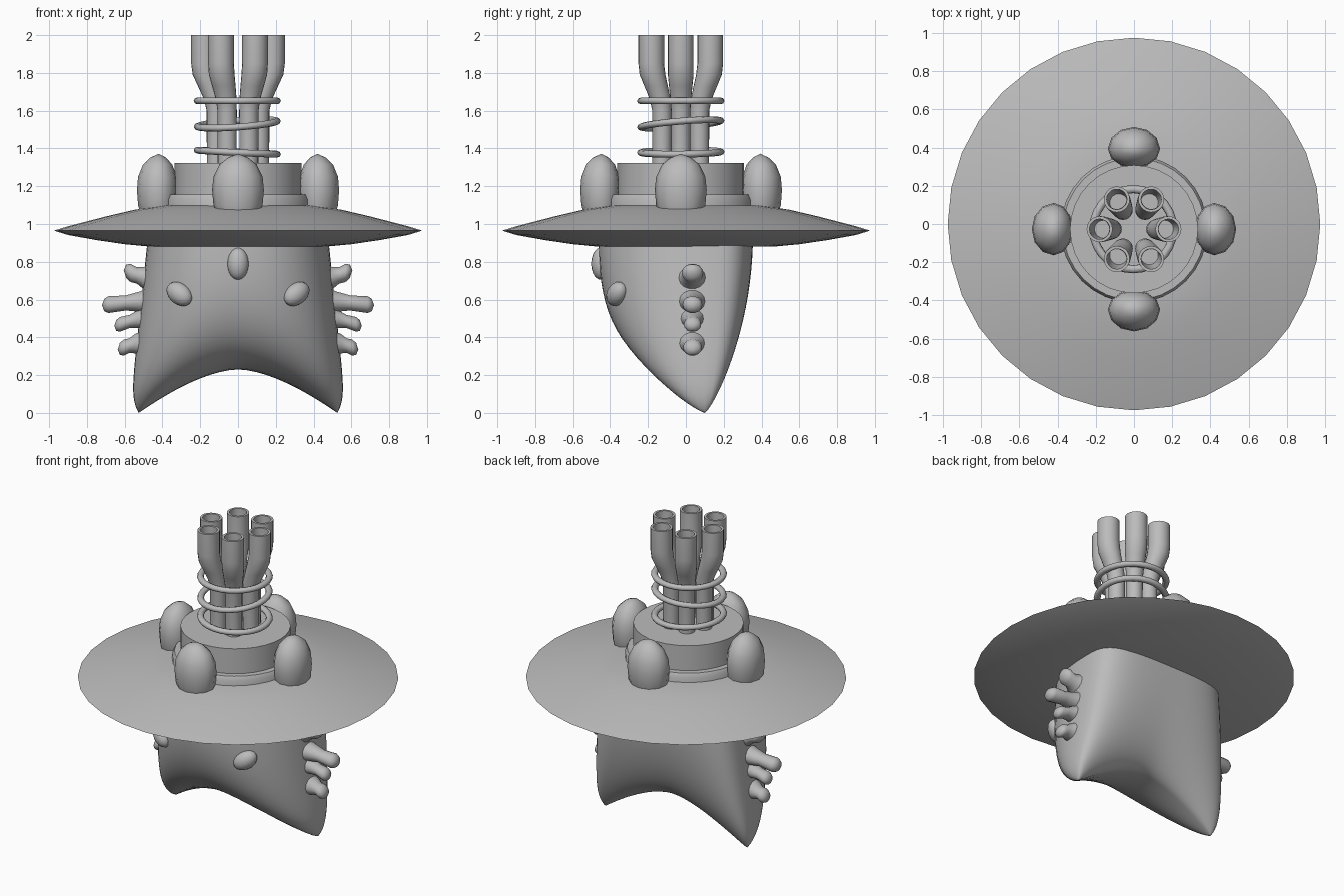
import bpy, bmesh, math
from mathutils import Matrix, Vector, Euler

if "Cube" in bpy.data.objects:
    bpy.data.objects.remove(bpy.data.objects["Cube"])

grey = bpy.data.materials.new("plain_grey")
grey.diffuse_color = (0.5, 0.5, 0.5, 1)
grey.use_nodes = True
grey.node_tree.nodes["Principled BSDF"].inputs["Base Color"].default_value = grey.diffuse_color
CY = -0.027  # the crown sits slightly forward


def finish(name, bm, angle=40):
    bmesh.ops.remove_doubles(bm, verts=bm.verts, dist=1e-4)
    bmesh.ops.recalc_face_normals(bm, faces=bm.faces)
    me = bpy.data.meshes.new(name)
    bm.to_mesh(me)
    bm.free()
    me.materials.append(grey)
    me.shade_smooth()
    me.set_sharp_from_angle(angle=math.radians(angle))
    ob = bpy.data.objects.new(name, me)
    bpy.context.collection.objects.link(ob)
    return ob


def loft(name, rings, cap_start=True, cap_end=True, angle=40):
    """Skin a list of closed rings of points."""
    bm = bmesh.new()
    vs = [[bm.verts.new(p) for p in r] for r in rings]
    n = len(vs[0])
    for a, b in zip(vs, vs[1:]):
        for i in range(n):
            j = (i + 1) % n
            bm.faces.new((a[i], a[j], b[j], b[i]))
    if cap_start:
        bm.faces.new(vs[0])
    if cap_end:
        bm.faces.new(vs[-1])
    return finish(name, bm, angle)


def circle(r, z, n, cx=0, cy=0):
    return [(cx + r * math.cos(2 * math.pi * i / n),
             cy + r * math.sin(2 * math.pi * i / n), z) for i in range(n)]


def lathe(name, profile, n, cy=0, angle=40):
    return loft(name, [circle(r, z, n, 0, cy) for r, z in profile], angle=angle)


def ellipsoid(name, loc, size, rot=(0, 0, 0)):
    bm = bmesh.new()
    m = (Matrix.Translation(loc) @ Euler(rot).to_matrix().to_4x4()
         @ Matrix.Diagonal((*size, 1)))
    bmesh.ops.create_uvsphere(bm, u_segments=16, v_segments=10, radius=1, matrix=m)
    return finish(name, bm, 80)


# Head: rounded block drawn down to an arched ridge with two pointed jaws
N, ROWS, TOP = 64, 20, 0.95
rings = []
for k in range(ROWS + 1):
    h = (k / ROWS) ** 2
    ring = []
    for i in range(N):
        a = 2 * math.pi * i / N
        c, s = math.cos(a), math.sin(a)
        ac = min(abs(c), 1.0)
        zb = 0.23 * (1 - ac ** 1.7)
        z = zb + (TOP - zb) * h
        wide = 0.475 + 0.095 * (TOP - z) / 0.9 - 0.05 * (1 - h) ** 14
        front = s < 0
        e, p = (2.3, 2.7) if front else (3.5, 2.0)
        depth = -0.56 if front else 0.255
        f = (1 - (1 - h) ** p) ** (1 / p)
        y = 0.1 + depth * max(0, 1 - ac ** e) ** (1 / e) * f
        ring.append((wide * c, y, z))
    rings.append(ring)
loft("head", rings, cap_start=False, angle=60)

# Eyes
ellipsoid("middle_eye", (0, -0.45, 0.79), (0.057, 0.05, 0.085))
for sx, side in ((-1, "left"), (1, "right")):
    ellipsoid(side + "_eye", (sx * 0.31, -0.365, 0.63), (0.08, 0.05, 0.056),
              (0, -sx * 0.6, sx * 0.5))

# Stubby feelers on both cheeks: base z, tip z, base x, tip x, radius
feelers = [(0.71, 0.755, 0.49, 0.605, 0.052), (0.59, 0.57, 0.51, 0.72, 0.048),
           (0.50, 0.46, 0.52, 0.655, 0.042), (0.37, 0.335, 0.535, 0.637, 0.046)]
for sx, side in ((-1, "left"), (1, "right")):
    for k, (z0, z1, x0, x1, r) in enumerate(feelers):
        L = x1 - x0
        sections = [(x0 - 0.05, 1.6 * r), (x0 + 0.01, 1.15 * r), (x0 + 0.4 * L, 0.85 * r),
                    (x1 - 0.7 * r, 0.95 * r), (x1 - 0.25 * r, 0.7 * r), (x1, 0)]
        rs = []
        for x, rad in sections:
            z = z0 + (z1 - z0) * min(1, max(0, (x - x0) / L))
            rs.append([(sx * x, 0.035 + 1.15 * u, z + v) for u, v, _ in circle(rad, 0, 14)])
        loft(f"{side}_feeler_{k + 1}", rs, cap_end=False, angle=80)

# Wide lens-shaped hat brim
lathe("hat_brim", [(0, 0.88), (0.46, 0.88), (0.6, 0.893), (0.75, 0.915), (0.9, 0.942),
                   (0.975, 0.965), (0.9, 0.988), (0.7, 1.04), (0.55, 1.075),
                   (0.4, 1.098), (0, 1.10)], 32)

# Crown with its base band
lathe("crown_band", [(0.385, 1.06), (0.385, 1.13), (0.372, 1.155), (0.3, 1.155)], 32, CY)
lathe("crown", [(0.335, 1.1), (0.335, 1.322), (0.0, 1.322)], 32, CY)

# Four pointed lobes around the crown
lobe = [(0.86, 1.065), (0.95, 1.1), (1, 1.18), (0.95, 1.25), (0.72, 1.315),
        (0.38, 1.352), (0, 1.372)]
for k in range(4):
    turn = Matrix.Rotation(k * math.pi / 2, 3, 'Z')
    rs = []
    for s, z in lobe:
        ring = []
        for x, y, _ in circle(s, z, 12):
            ring.append(turn @ Vector((0.42 + x * (0.115 if x > 0 else 0.1), y * 0.137, z))
                        + Vector((0, CY, 0)))
        rs.append(ring)
    loft(f"crown_lobe_{k + 1}", rs, cap_end=False, angle=60)

# Six hollow pipes that bend outward: height, distance from centre, radius
pipe = [(1.3, 0.115, 0.05), (1.6, 0.115, 0.051), (1.66, 0.125, 0.055), (1.73, 0.15, 0.062),
        (1.79, 0.172, 0.068), (1.85, 0.18, 0.068), (2.0, 0.18, 0.068),
        (2.0, 0.18, 0.053), (1.85, 0.18, 0.051), (1.76, 0.16, 0.047)]
for k in range(6):
    a = k * math.pi / 3
    loft(f"pipe_{k + 1}", [circle(r, z, 20, d * math.cos(a), CY + d * math.sin(a))
                           for z, d, r in pipe])

# Three loose hoops around the pipes: height, tilt about x, tilt about y
for k, (z, tx, ty) in enumerate([(1.38, 0.01, 0.05), (1.53, 0.08, -0.07), (1.652, 0, 0)]):
    rot = Euler((tx, ty, 0)).to_matrix()
    rs = []
    for i in range(8):
        b = 2 * math.pi * i / 8
        rs.append([rot @ Vector(p) + Vector((-0.004, CY, z)) for p in
                   circle(0.21 + 0.021 * math.cos(b), 0.018 * math.sin(b), 28)])
    rs.append(rs[0])
    loft(f"hoop_{k + 1}", rs, False, False, 80)
